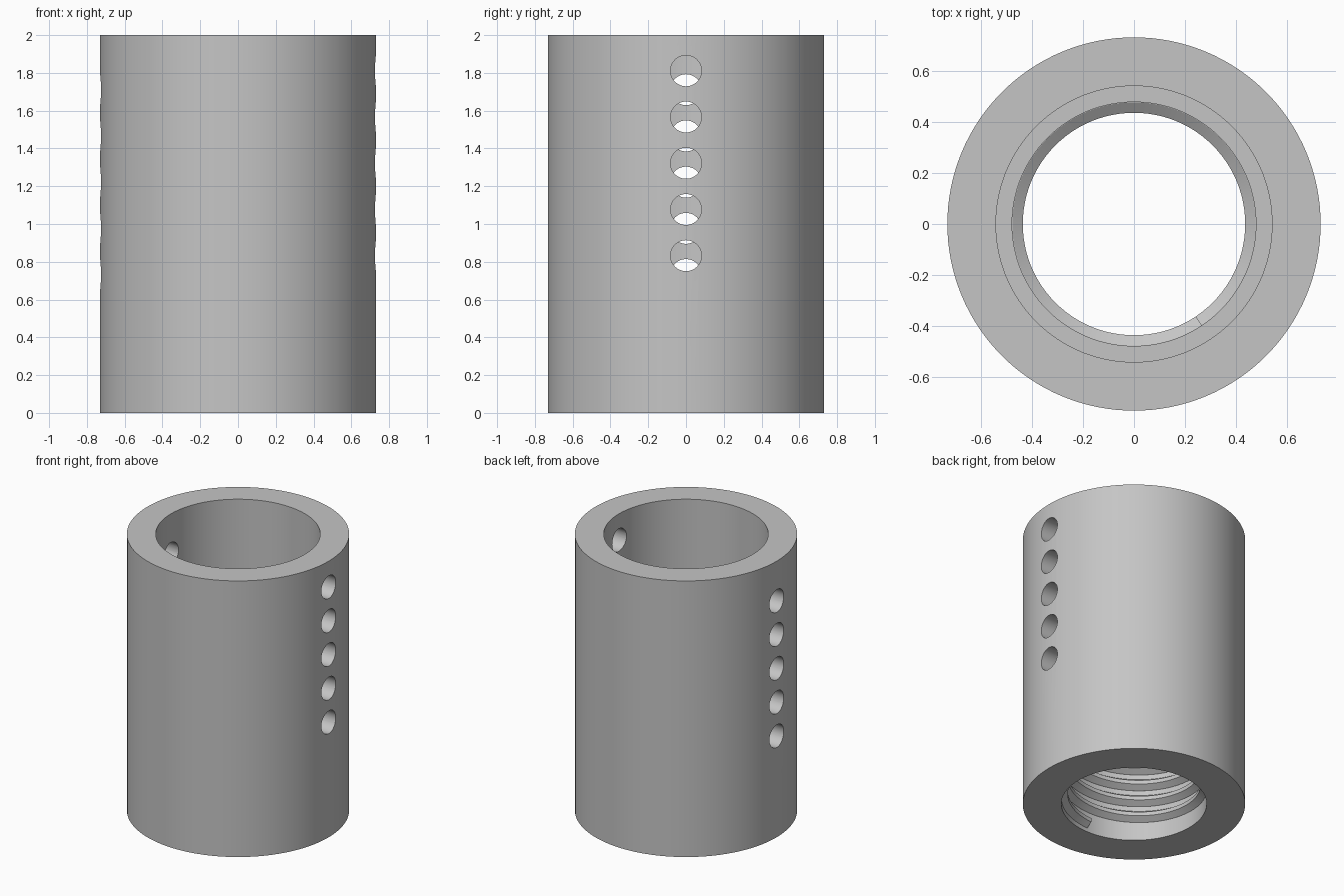
import bpy, bmesh
from math import sin, cos, pi, radians
from mathutils import Matrix, Vector

cube = bpy.data.objects.get("Cube")
if cube:
    bpy.data.objects.remove(cube, do_unlink=True)

HEIGHT, OUTER, BORE, ROOT, CREST = 2.0, 0.73, 0.54, 0.477, 0.435
SHELF = 0.61
HOLE_R, HOLE_STEP = 0.082, 0.2447
PITCH = 0.12
SEGS = 128

grey = bpy.data.materials.new("grey metal")
grey.use_nodes = True
grey.diffuse_color = (0.56, 0.56, 0.56, 1)
grey.node_tree.nodes["Principled BSDF"].inputs["Base Color"].default_value = grey.diffuse_color


def make_object(name, bm):
    bmesh.ops.recalc_face_normals(bm, faces=bm.faces)
    mesh = bpy.data.meshes.new(name)
    bm.to_mesh(mesh)
    bm.free()
    mesh.materials.append(grey)
    obj = bpy.data.objects.new(name, mesh)
    bpy.context.collection.objects.link(obj)
    return obj


def select(obj):
    bpy.ops.object.select_all(action="DESELECT")
    obj.select_set(True)
    bpy.context.view_layer.objects.active = obj


def bridge(bm, a, b):
    n = len(a)
    for i in range(n):
        bm.faces.new((a[i], a[(i + 1) % n], b[(i + 1) % n], b[i]))


def ring(bm, profile, angle):
    return [bm.verts.new((r * cos(angle), r * sin(angle), z)) for r, z in profile]


# Sleeve: one turned profile with a wide upper bore and a narrower lower bore
bm = bmesh.new()
profile = [(OUTER, 0), (OUTER, HEIGHT), (BORE, HEIGHT),
           (BORE, SHELF), (ROOT, SHELF), (ROOT, 0)]
rings = [ring(bm, profile, 2 * pi * i / SEGS) for i in range(SEGS)]
for i in range(SEGS):
    bridge(bm, rings[i - 1], rings[i])
sleeve = make_object("sleeve", bm)

# Hole cutter: a column of round holes on each side, staggered in height
bm = bmesh.new()
for side, top in ((1, 1.811), (-1, 1.711)):
    for i in range(5):
        place = Matrix.Translation(Vector((side * 0.65, 0, top - i * HOLE_STEP)))
        bmesh.ops.create_cone(bm, cap_ends=True, segments=48, radius1=HOLE_R,
                              radius2=HOLE_R, depth=0.6,
                              matrix=place @ Matrix.Rotation(pi / 2, 4, "Y"))
cutter = make_object("hole_cutter", bm)
cutter.hide_render = True
select(sleeve)
cut = sleeve.modifiers.new("holes", "BOOLEAN")
cut.operation = "DIFFERENCE"
cut.solver = "EXACT"
cut.object = cutter
bpy.ops.object.modifier_apply(modifier=cut.name)
bpy.data.objects.remove(cutter, do_unlink=True)
bpy.ops.object.shade_smooth_by_angle(angle=radians(30))

# Internal thread: a trapezoid ridge swept up a right-handed helix
bm = bmesh.new()
turns, per_turn = 4.1, 96
rings = []
for i in range(int(turns * per_turn) + 1):
    t = i / per_turn
    z = 0.07 + PITCH * t
    ridge = [(ROOT + 0.015, z - 0.042), (ROOT - 0.001, z - 0.042), (CREST, z - 0.014),
             (CREST, z + 0.014), (ROOT - 0.001, z + 0.042), (ROOT + 0.015, z + 0.042)]
    rings.append(ring(bm, ridge, 2 * pi * t - pi / 2))
for a, b in zip(rings, rings[1:]):
    bridge(bm, a, b)
bm.faces.new(rings[0])
bm.faces.new(rings[-1])
thread = make_object("internal_thread", bm)
select(thread)
bpy.ops.object.shade_smooth_by_angle(angle=radians(25))
